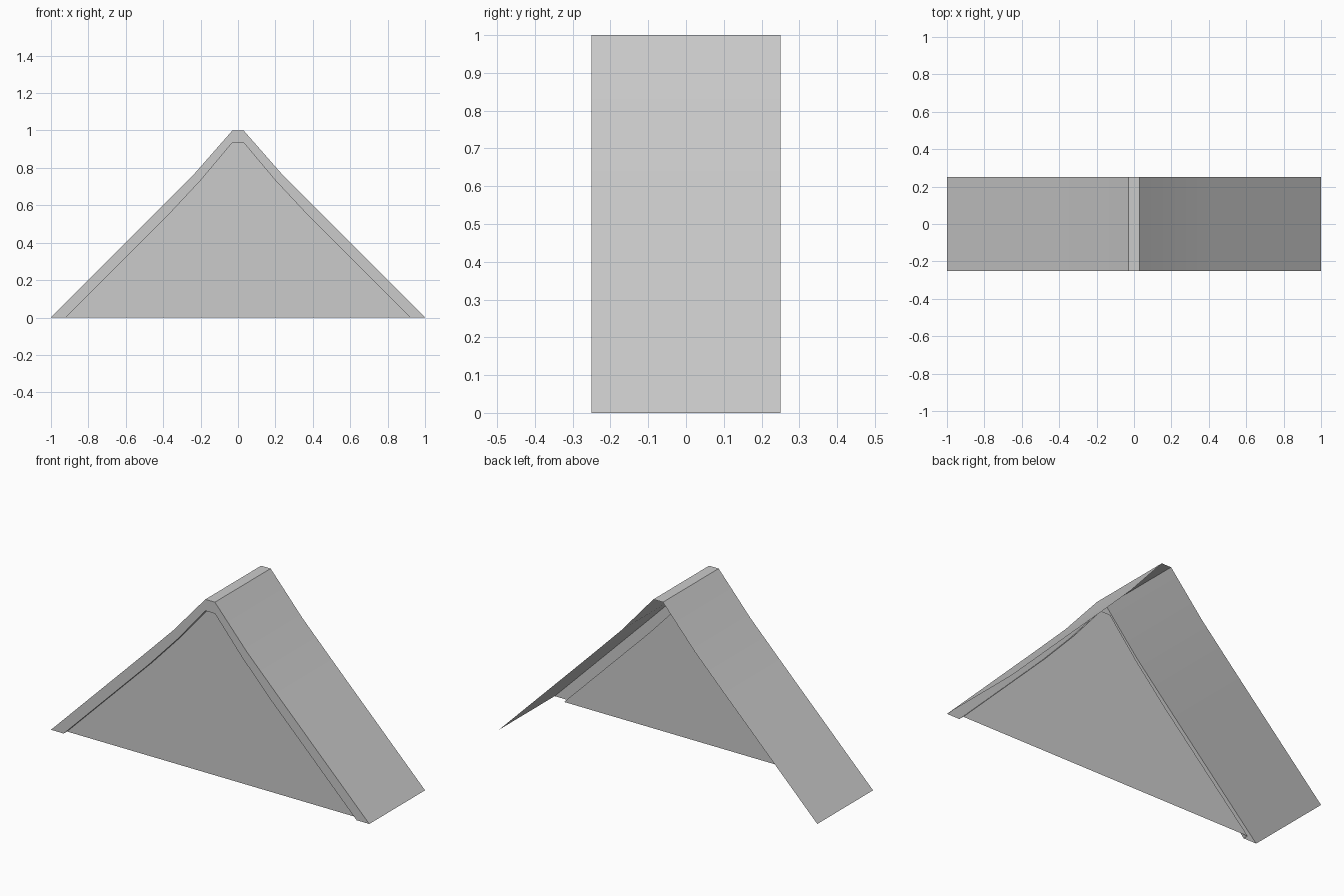
import bpy

if "Cube" in bpy.data.objects:
    bpy.data.objects.remove(bpy.data.objects["Cube"])

FRONT, BACK, PANEL = -0.25, 0.25, -0.22

# right-hand half profiles (x, z), eave to ridge
OUTER = [(1, 0), (0.6, 0.4), (0.42, 0.58), (0.23, 0.772), (0.03, 1)]
INNER = [(0.92, 0), (0.55, 0.37), (0.385, 0.535), (0.2, 0.733), (0.03, 0.935)]


def full(half):
    """Mirror a half profile, running left eave to right eave."""
    return [(-x, z) for x, z in half] + half[::-1]


def make(name, verts, faces):
    mesh = bpy.data.meshes.new(name)
    mesh.from_pydata(verts, [], faces)
    mesh.update()
    obj = bpy.data.objects.new(name, mesh)
    bpy.context.collection.objects.link(obj)
    return obj


def strip(name, prof_a, y_a, prof_b, y_b):
    """Ribbon of quads between two matching profiles."""
    n = len(prof_a)
    verts = [(x, y_a, z) for x, z in prof_a] + [(x, y_b, z) for x, z in prof_b]
    return make(name, verts, [(i, i + 1, n + i + 1, n + i) for i in range(n - 1)])


outer, inner = full(OUTER), full(INNER)

# thin roof sheet, open at the back and underneath
strip("roof_sheet", outer, FRONT, outer, BACK)

# flat trim along the front edge and its return to the wall
strip("gable_trim", inner, FRONT, outer, FRONT)
strip("trim_return", inner, PANEL, inner, FRONT)

# recessed gable wall
make("gable_wall", [(x, PANEL, z) for x, z in inner[::-1]],
     [tuple(range(len(inner)))]).data.flip_normals()
wall = bpy.data.objects["gable_wall"].data
if wall.polygons[0].normal.y > 0:
    wall.flip_normals()

# soften the slight bend of the slopes, keep the ridge and corners crisp
bpy.ops.object.select_all(action='DESELECT')
roof = bpy.data.objects["roof_sheet"]
roof.select_set(True)
bpy.context.view_layer.objects.active = roof
bpy.ops.object.shade_smooth_by_angle(angle=0.5)
